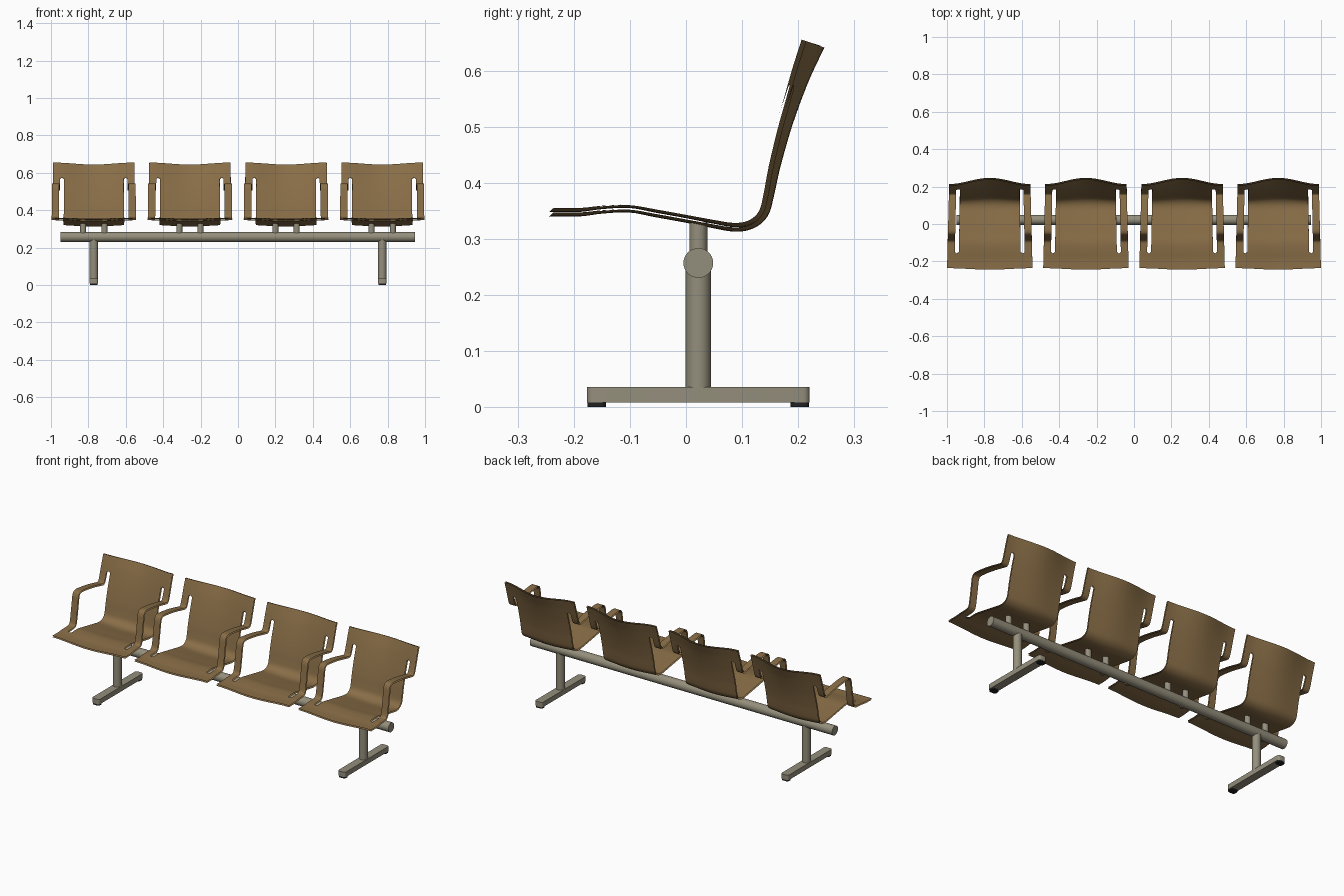
import bpy, bmesh, math
from mathutils import Vector

if "Cube" in bpy.data.objects:
    bpy.data.objects.remove(bpy.data.objects["Cube"])


def material(name, rgb):
    m = bpy.data.materials.new(name)
    m.use_nodes = True
    m.diffuse_color = (*rgb, 1)
    m.node_tree.nodes["Principled BSDF"].inputs["Base Color"].default_value = (*rgb, 1)
    return m


wood = material("brown plywood", (0.25, 0.155, 0.063))
metal = material("grey metal", (0.296, 0.272, 0.2))
rubber = material("black rubber", (0.015, 0.015, 0.015))


def finish(obj, name, mat):
    obj.name = name
    obj.data.materials.append(mat)
    bpy.ops.object.select_all(action="DESELECT")
    obj.select_set(True)
    bpy.context.view_layer.objects.active = obj
    bpy.ops.object.shade_smooth_by_angle(angle=math.radians(40))
    return obj


def cylinder(name, mat, radius, length, loc, along_x=False):
    bpy.ops.mesh.primitive_cylinder_add(vertices=32, radius=radius, depth=length, location=loc,
                                        rotation=(0, math.pi / 2 if along_x else 0, 0))
    return finish(bpy.context.object, name, mat)


def rounded_box(name, mat, size, loc, radius):
    # box with its upright edges rounded
    bm = bmesh.new()
    bmesh.ops.create_cube(bm, size=1)
    bmesh.ops.scale(bm, vec=size, verts=bm.verts)
    upright = [e for e in bm.edges if abs(e.verts[0].co.z - e.verts[1].co.z) > size[2] / 2]
    bmesh.ops.bevel(bm, geom=upright, offset=radius, segments=4, profile=0.5, affect="EDGES")
    mesh = bpy.data.meshes.new(name)
    bm.to_mesh(mesh)
    bm.free()
    obj = bpy.data.objects.new(name, mesh)
    obj.location = loc
    bpy.context.collection.objects.link(obj)
    return finish(obj, name, mat)


def spline(pts, t):
    # smooth curve through the points, one unit of t per point
    i = max(0, min(int(t), len(pts) - 2))
    f = t - i
    a, b, c, d = (Vector(pts[max(0, min(k, len(pts) - 1))]) for k in range(i - 1, i + 3))
    return b + 0.5 * f * (c - a + f * (2 * a - 5 * b + 4 * c - d + f * (3 * (b - c) + d - a)))


# Shell profile from front edge to top of back: y, z, depth of the hollow
front = [(-.236, .355, .007), (-.19, .355, .007), (-.15, .359, .006)]
middle = [(-.10, .361, .006), (-.05, .353, .007), (0, .344, .007), (.05, .335, .008),
          (.085, .330, .009), (.11, .334, .010), (.128, .35, .012), (.136, .38, .013),
          (.145, .43, .015), (.16, .495, .018), (.172, .54, .021)]
top = [(.18, .57, .024), (.19, .605, .028), (.206, .655, .035)]
# The side strips leave the shell and bend up into armrests
arm = [(-.115, .361, 0), (-.092, .366, 0), (-.082, .39, 0), (-.068, .48, 0), (-.06, .525, 0),
       (-.042, .542, 0), (0, .541, 0), (.07, .531, 0), (.14, .516, 0), (.158, .514, 0), (.168, .53, 0)]
shell_path, arm_path = front + middle + top, front + arm + top
slot_start, slot_end = len(front) - 1, len(front) + len(middle)
SLOT_IN, SLOT_MID, SLOT_OUT = 0.73, 0.78, 0.825


def shell_point(u, t):
    path = arm_path if abs(u) >= SLOT_OUT - 0.001 else shell_path
    if abs(abs(u) - SLOT_MID) < 0.001:      # round the slot ends
        t += 0.2 * ((t == slot_end) - (t == slot_start))
    y, z, sag = spline(path, t)
    tan = spline(path, min(t + .02, len(path) - 1)) - spline(path, max(t - .02, 0))
    normal = Vector((-tan.y, tan.x)).normalized()
    half = 0.2285 - 0.011 * (y + 0.236) / 0.44
    bowl = 0.5 + 0.5 * math.cos(math.pi * u)
    y -= normal.x * sag * bowl + 0.008 * bowl * max(0, 1 - t)
    z -= normal.y * sag * bowl
    return (u * half, y, z)


def shell_mesh():
    side = [SLOT_MID, SLOT_OUT, 0.9125, 1]
    cols = [-u for u in reversed(side)] + [SLOT_IN * k / 8 for k in range(-8, 9)] + side
    rows = [k / 4 for k in range(4 * (len(shell_path) - 1) + 1)]
    bm = bmesh.new()
    grid = [[bm.verts.new(shell_point(u, t)) for u in cols] for t in rows]
    for i in range(len(rows) - 1):
        for j in range(len(cols) - 1):
            mid = abs(cols[j] + cols[j + 1]) / 2
            if SLOT_IN < mid < SLOT_OUT and slot_start <= rows[i] < slot_end:
                continue
            bm.faces.new((grid[i][j], grid[i][j + 1], grid[i + 1][j + 1], grid[i + 1][j]))
    bmesh.ops.delete(bm, geom=[v for v in bm.verts if not v.link_faces], context="VERTS")
    mesh = bpy.data.meshes.new("seat_shell")
    bm.to_mesh(mesh)
    bm.free()
    mesh.polygons.foreach_set("use_smooth", [True] * len(mesh.polygons))
    mesh.materials.append(wood)
    return mesh


# Four seats, each on two short posts
shell = shell_mesh()
AXIS = 0.022
for n in range(4):
    x = (n - 1.5) * 0.514
    seat = bpy.data.objects.new(f"seat_shell_{n + 1}", shell)
    seat.location.x = x
    bpy.context.collection.objects.link(seat)
    ply = seat.modifiers.new("thickness", "SOLIDIFY")
    ply.thickness, ply.offset, ply.use_rim = 0.008, -1, False
    for s in (-1, 1):
        cylinder(f"seat_post_{n + 1}", metal, 0.016, 0.075, (x + s * 0.057, AXIS, 0.2915))

# Long beam
cylinder("beam", metal, 0.0265, 1.895, (-0.002, AXIS, 0.257), along_x=True)

# Legs with feet and floor pads
for side, x in (("right", -0.771), ("left", 0.771)):
    cylinder(f"leg_{side}", metal, 0.0225, 0.22, (x, AXIS, 0.14))
    rounded_box(f"foot_{side}", metal, (0.046, 0.397, 0.028), (x, AXIS, 0.022), 0.012)
    for s in (-1, 1):
        rounded_box(f"floor_pad_{side}", rubber, (0.042, 0.033, 0.009), (x, AXIS + s * 0.181, 0.0045), 0.01)
